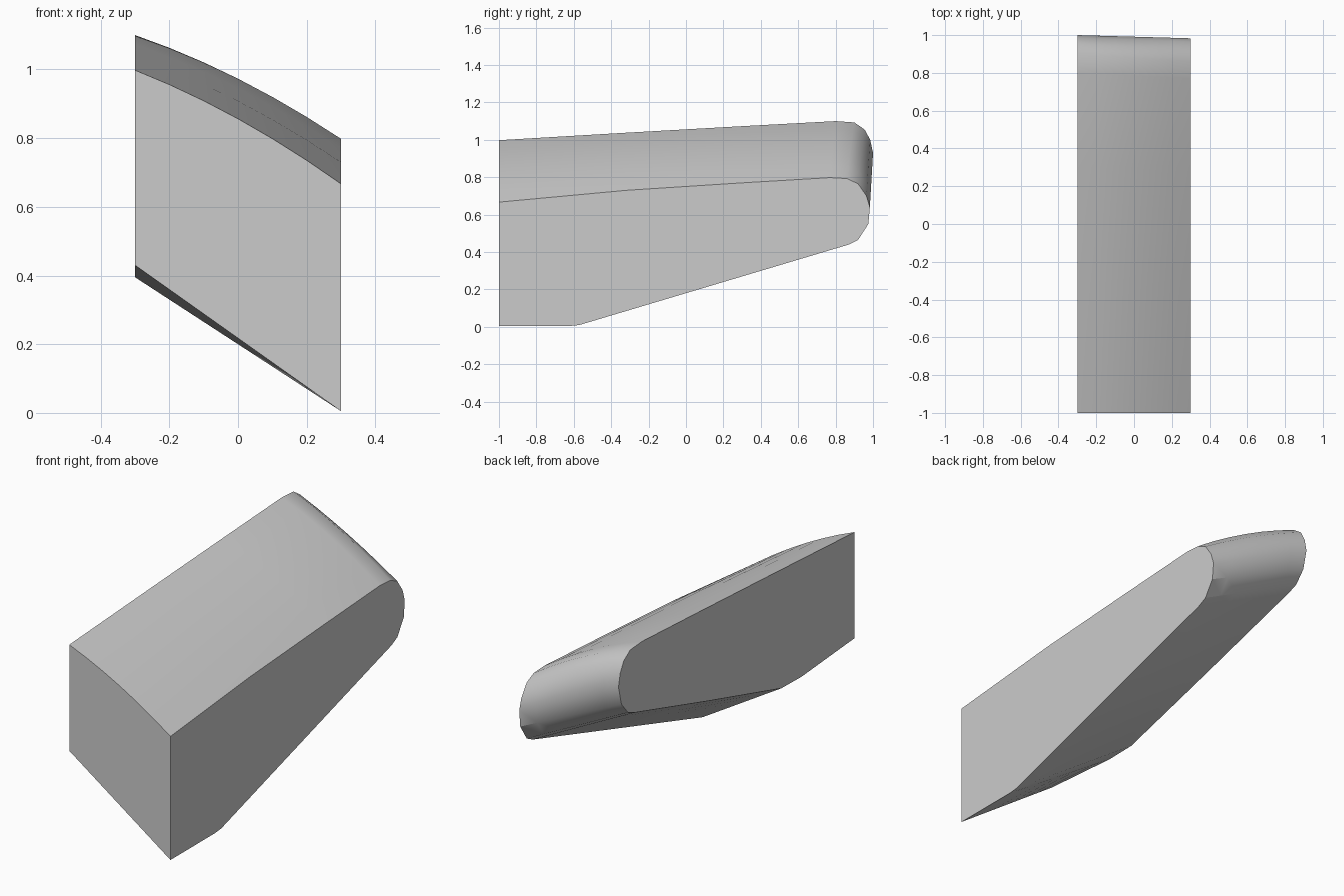
import bpy, bmesh

if "Cube" in bpy.data.objects:
    bpy.data.objects.remove(bpy.data.objects["Cube"])

# Matching side profiles (y, z), running along the underside, round the nose, back over the top
right = [(-1, 0.005), (-0.62, 0.005), (-0.57, 0.01), (0.15, 0.225), (0.87, 0.44), (0.92, 0.465),
         (0.975, 0.55), (0.983, 0.64), (0.965, 0.70), (0.92, 0.765), (0.86, 0.793),
         (0.77, 0.798), (0.3, 0.77), (-0.32, 0.73), (-1, 0.667)]
left = [(-1, 0.43), (-0.55, 0.395), (-0.38, 0.398), (0.25, 0.57), (0.86, 0.742), (0.92, 0.765),
        (0.975, 0.83), (1.0, 0.93), (0.985, 1.0), (0.955, 1.055), (0.90, 1.093),
        (0.80, 1.10), (0.3, 1.073), (-0.32, 1.038), (-1, 0.998)]
STEPS, TOP_START, BULGE = 6, 10, 0.024

bm = bmesh.new()
rings = []
for i in range(STEPS + 1):
    t = i / STEPS
    crown = BULGE * 4 * t * (1 - t)          # top surface is crowned across the width
    ring = []
    for k, (a, b) in enumerate(zip(left, right)):
        y = a[0] + (b[0] - a[0]) * t
        z = a[1] + (b[1] - a[1]) * t
        z += crown * min(1, max(0, (k - TOP_START + 3) / 3))
        ring.append(bm.verts.new((-0.3 + 0.6 * t, y, max(z, 0))))
    rings.append(ring)

# Skin between neighbouring cross-sections
n = len(left)
for r0, r1 in zip(rings, rings[1:]):
    for k in range(n - 1):
        bm.faces.new((r0[k], r1[k], r1[k + 1], r0[k + 1]))
# Flat sides and front
bm.faces.new(rings[0])
bm.faces.new(rings[-1])
bm.faces.new([r[0] for r in rings] + [r[-1] for r in reversed(rings)])
bmesh.ops.recalc_face_normals(bm, faces=bm.faces)

mesh = bpy.data.meshes.new("wedge_body")
bm.to_mesh(mesh)
bm.free()
body = bpy.data.objects.new("wedge_body", mesh)
bpy.context.collection.objects.link(body)

grey = bpy.data.materials.new("light grey")
grey.diffuse_color = (0.6, 0.6, 0.6, 1)
grey.use_nodes = True
grey.node_tree.nodes["Principled BSDF"].inputs["Base Color"].default_value = grey.diffuse_color
mesh.materials.append(grey)

bpy.context.view_layer.objects.active = body
body.select_set(True)
bpy.ops.object.shade_smooth_by_angle(angle=0.52)
